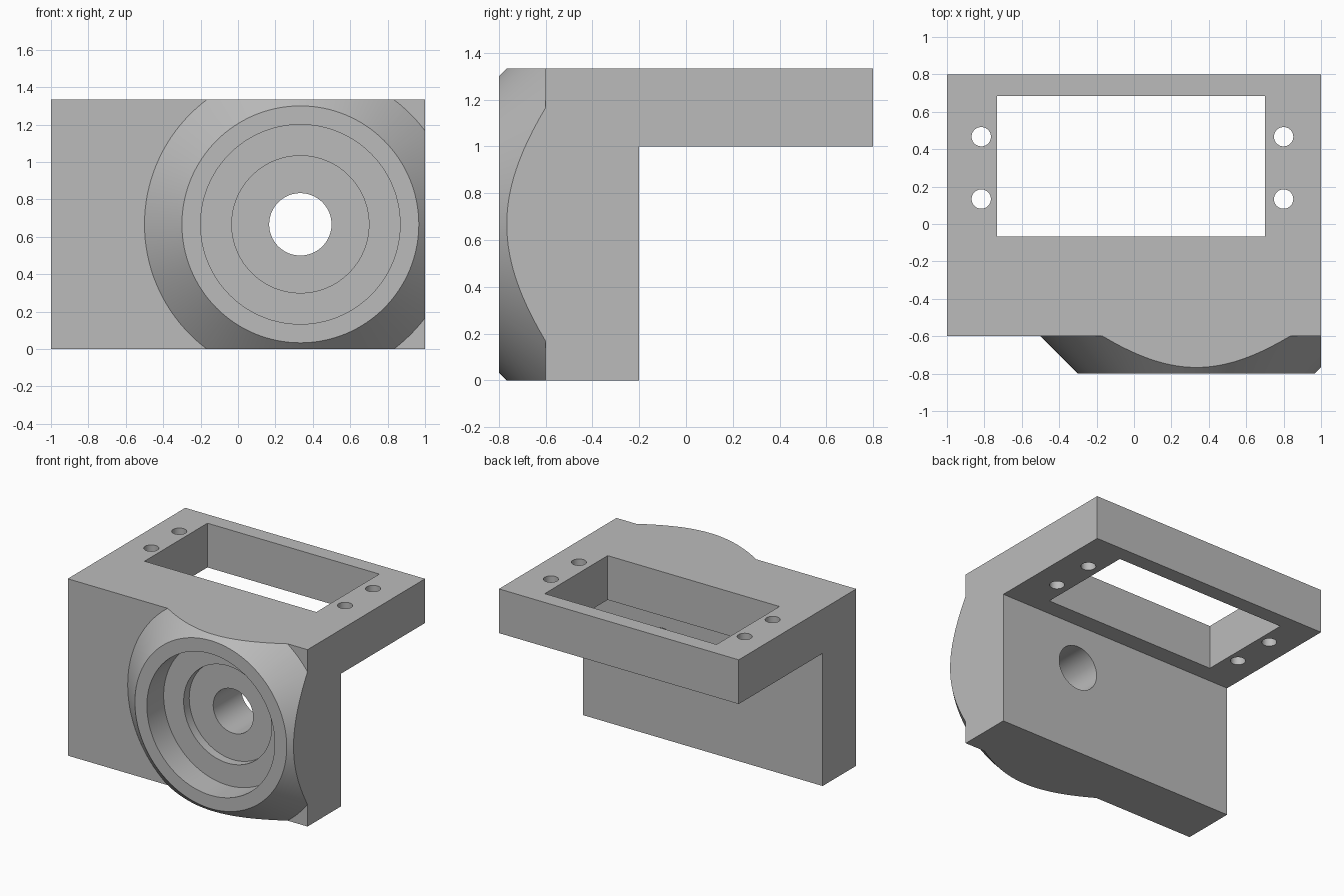
import bpy
import bmesh
from math import pi
from mathutils import Matrix, Vector

if "Cube" in bpy.data.objects:
    bpy.data.objects.remove(bpy.data.objects["Cube"])

U = 1 / 30                      # one design unit
HUB_X, HUB_Z = 10 * U, 20 * U   # axis of the bearing boss

grey = bpy.data.materials.new("plain grey")
grey.use_nodes = True
colour = (0.5, 0.5, 0.5, 1)
grey.diffuse_color = colour
grey.node_tree.nodes["Principled BSDF"].inputs["Base Color"].default_value = colour


def finish(name, bm, helper=True):
    bmesh.ops.recalc_face_normals(bm, faces=bm.faces)
    mesh = bpy.data.meshes.new(name)
    bm.to_mesh(mesh)
    bm.free()
    mesh.materials.append(grey)
    obj = bpy.data.objects.new(name, mesh)
    bpy.context.scene.collection.objects.link(obj)
    obj.hide_render = helper
    return obj


def box(name, low, high):
    low, high = Vector(low), Vector(high)
    bm = bmesh.new()
    bmesh.ops.create_cube(bm, size=1, matrix=Matrix.Translation((low + high) / 2)
                          @ Matrix.Diagonal((*(high - low), 1)))
    return finish(name, bm)


def hub_cone(name, y0, y1, r0, r1):
    """Round solid on the boss axis, running back from y0 to y1."""
    bm = bmesh.new()
    place = (Matrix.Translation((HUB_X, (y0 + y1) / 2, HUB_Z))
             @ Matrix.Rotation(-pi / 2, 4, "X"))
    bmesh.ops.create_cone(bm, cap_ends=True, segments=128, radius1=r0,
                          radius2=r1, depth=y1 - y0, matrix=place)
    return finish(name, bm)


def cut(target, cutter):
    mod = target.modifiers.new("cut", "BOOLEAN")
    mod.operation, mod.solver, mod.object = "DIFFERENCE", "EXACT", cutter
    bpy.context.view_layer.update()
    mesh = bpy.data.meshes.new_from_object(
        target.evaluated_get(bpy.context.evaluated_depsgraph_get()))
    target.modifiers.clear()
    target.data = mesh
    bpy.data.objects.remove(cutter)


# L-shaped stock: upright wall with a plate reaching back from its top
profile = [(-24, 0), (-6, 0), (-6, 30), (24, 30), (24, 40), (-24, 40)]
bm = bmesh.new()
side = bm.faces.new([bm.verts.new((-1, y * U, z * U)) for y, z in profile])
grown = bmesh.ops.extrude_face_region(bm, geom=[side])["geom"]
bmesh.ops.translate(bm, vec=(2, 0, 0),
                    verts=[v for v in grown if isinstance(v, bmesh.types.BMVert)])
bracket = finish("mounting_bracket", bm, helper=False)

# Trim the front back to the wall, leaving the conical boss standing
trim = box("front_trim", (-1.2, -0.9, -0.2), (1.2, -0.6, 1.6))
cut(trim, hub_cone("boss_cone", -1.0, -0.5, 13 * U, 28 * U))
cut(bracket, trim)

# Stepped bore: bearing seat, inner recess, through hole
for radius, end in ((16, -18), (11, -16), (5, 0)):
    cut(bracket, hub_cone("bore", -1.0, end * U, radius * U, radius * U))

# Rectangular opening in the plate
cut(bracket, box("opening", (-22 * U, -2 * U, 0.9), (21 * U, 20.5 * U, 1.5)))

# Four screw holes
for x in (-24.5, 24):
    for y in (4, 14):
        bm = bmesh.new()
        bmesh.ops.create_cone(bm, cap_ends=True, segments=48, radius1=1.55 * U,
                              radius2=1.55 * U, depth=0.8,
                              matrix=Matrix.Translation((x * U, y * U, 1.2)))
        cut(bracket, finish("screw_hole", bm))

# Smooth round surfaces, crisp edges
bpy.ops.object.select_all(action="DESELECT")
bracket.select_set(True)
bpy.context.view_layer.objects.active = bracket
bpy.ops.object.shade_smooth_by_angle(angle=pi / 6)
